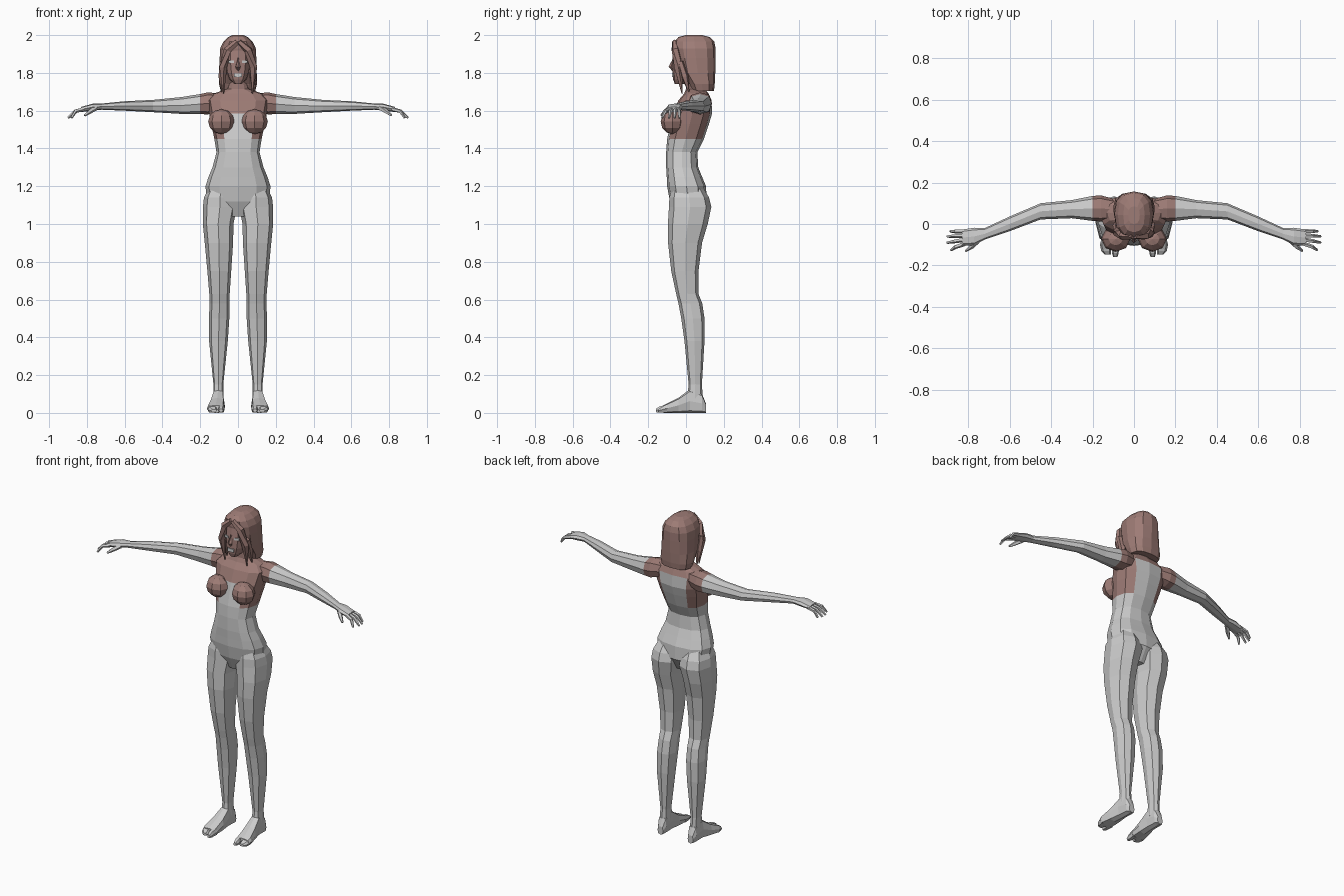
import bpy, bmesh, math
from mathutils import Vector, Matrix

if "Cube" in bpy.data.objects:
    bpy.data.objects.remove(bpy.data.objects["Cube"], do_unlink=True)


def make_material(name, colour):
    mat = bpy.data.materials.new(name)
    mat.use_nodes = True
    mat.diffuse_color = colour
    mat.node_tree.nodes["Principled BSDF"].inputs["Base Color"].default_value = colour
    return mat


GREY, BROWN = 0, 1
materials = [make_material("pale_grey", (.6, .6, .6, 1)),
             make_material("dusty_brown", (.34, .2, .18, 1))]


def finish(name, bm, colour):
    """Turn a bmesh into a flat-shaded object; colour is an index or a rule on face centres."""
    bmesh.ops.recalc_face_normals(bm, faces=bm.faces)
    for face in bm.faces:
        face.material_index = colour(face.calc_center_median()) if callable(colour) else colour
    mesh = bpy.data.meshes.new(name)
    bm.to_mesh(mesh)
    bm.free()
    for mat in materials:
        mesh.materials.append(mat)
    obj = bpy.data.objects.new(name, mesh)
    bpy.context.collection.objects.link(obj)
    return obj


def skin(name, rings, colour):
    """Bridge rings of points into a closed body."""
    bm = bmesh.new()
    loops = [[bm.verts.new(p) for p in ring] for ring in rings]
    count = len(loops[0])
    for low, high in zip(loops, loops[1:]):
        for i in range(count):
            j = (i + 1) % count
            bm.faces.new((low[i], low[j], high[j], high[i]))
    bm.faces.new(loops[0])
    bm.faces.new(loops[-1])
    return finish(name, bm, colour)


def soft(value, power):
    return math.copysign(abs(value) ** power, value)


def loft(name, axis, stations, colour, sides=8, side=1, power=.8):
    """Stations are (position on axis, low a, high a, low b, high b)."""
    rings = []
    for t, a0, a1, b0, b1 in stations:
        ring = []
        for i in range(sides):
            angle = math.tau * i / sides
            a = (a0 + a1) / 2 + (a1 - a0) / 2 * soft(math.cos(angle), power)
            b = (b0 + b1) / 2 + (b1 - b0) / 2 * soft(math.sin(angle), power)
            x, y, z = {"x": (t, a, b), "y": (a, t, b), "z": (a, b, t)}[axis]
            ring.append((x * side, y, z))
        rings.append(ring)
    return skin(name, rings, colour)


def tube(name, points, radii, colour, sides=5, side=1):
    """Tapered tube along a short path."""
    path = [Vector((x * side, y, z)) for x, y, z in points]
    rings = []
    for i, (centre, radius) in enumerate(zip(path, radii)):
        ahead = path[min(i + 1, len(path) - 1)] - path[max(i - 1, 0)]
        turn = ahead.to_track_quat("Z", "Y")
        rings.append([centre + turn @ Vector((radius * math.cos(math.tau * k / sides),
                                              radius * math.sin(math.tau * k / sides), 0))
                      for k in range(sides)])
    return skin(name, rings, colour)


def plate(name, centre, size, turn, colour):
    bm = bmesh.new()
    bmesh.ops.create_cube(bm, size=1)
    bmesh.ops.transform(bm, verts=bm.verts, matrix=Matrix.Translation(centre)
                        @ Matrix.Rotation(turn, 4, "Z") @ Matrix.Diagonal((*size, 1)))
    return finish(name, bm, colour)


def symmetric(rows):
    return [(z, -half, half, front, back) for z, half, front, back in rows]


# Torso: brown top with an open back and an open front at the breastbone
def torso_colour(c):
    if c.z < 1.47:
        return GREY
    if c.y > .05 and abs(c.x) < .07 and c.z < 1.67:
        return GREY
    if c.y < -.03 and abs(c.x) < .07 and c.z < 1.58:
        return GREY
    return BROWN


loft("torso", "z", symmetric([
    (1.04, .05, -.05, .06), (1.12, .165, -.085, .11), (1.2, .172, -.1, .106),
    (1.25, .156, -.102, .085), (1.3, .135, -.105, .065), (1.38, .114, -.105, .06),
    (1.45, .125, -.1, .095), (1.53, .142, -.082, .122), (1.585, .152, -.07, .138),
    (1.655, .165, -.04, .135), (1.69, .13, -.01, .12), (1.715, .06, 0, .1),
    (1.76, .045, 0, .09), (1.8, .045, 0, .09)]), torso_colour, sides=12)

# Head with nose, lips and eyes
loft("head", "z", symmetric([
    (1.742, .022, -.06, 0), (1.765, .044, -.068, .05), (1.8, .06, -.072, .1),
    (1.86, .07, -.07, .13), (1.92, .07, -.06, .13), (1.96, .05, -.04, .1)]),
    BROWN, sides=12)
tube("nose", [(0, -.066, 1.88), (0, -.08, 1.832), (0, -.066, 1.814)],
     (.005, .013, .007), BROWN, sides=4)
plate("lips", (0, -.071, 1.787), (.042, .008, .02), 0, GREY)

# Hair: solid bob behind the face
loft("hair", "z", symmetric([
    (1.705, .092, .03, .148), (1.74, .1, .015, .152), (1.8, .099, -.03, .155),
    (1.88, .097, -.052, .157), (1.93, .094, -.062, .157), (1.965, .078, -.062, .15),
    (1.99, .052, -.04, .125), (2, .028, 0, .085)]), BROWN, sides=12)


def limb_colour(c):
    return BROWN if abs(c.x) < .2 else GREY


for label, s in (("left", 1), ("right", -1)):
    # Eyes and face-framing locks
    plate(label + "_eye", (s * .035, -.061, 1.86), (.03, .008, .013), s * .27, GREY)
    tube(label + "_fringe", [(.005, -.058, 1.965), (.055, -.055, 1.92),
                             (.08, -.042, 1.83), (.076, -.02, 1.69)],
         (.015, .022, .022, .003), BROWN, side=s)
    tube(label + "_side_lock", [(.082, -.03, 1.86), (.083, -.005, 1.78), (.086, .015, 1.7)],
         (.016, .02, .003), BROWN, side=s)

    # Breast
    bm = bmesh.new()
    bmesh.ops.create_uvsphere(bm, u_segments=8, v_segments=6, radius=1)
    bmesh.ops.transform(bm, verts=bm.verts, matrix=Matrix.Translation((s * .088, -.072, 1.542))
                        @ Matrix.Diagonal((.07, .062, .066, 1)))
    finish(label + "_breast", bm, BROWN)

    # Arm and palm
    loft(label + "_arm", "x", [
        (.09, .02, .12, 1.6, 1.69), (.16, .012, .138, 1.58, 1.697), (.2, .015, .135, 1.582, 1.688),
        (.3, .028, .115, 1.583, 1.672), (.45, .022, .1, 1.592, 1.657),
        (.6, -.035, .036, 1.6, 1.65), (.72, -.075, -.02, 1.605, 1.638),
        (.77, -.102, -.018, 1.6, 1.637), (.83, -.105, -.027, 1.593, 1.62)],
        limb_colour, side=s)

    # Fingers fan out and droop
    for finger, y, tip_x, tip_y in (("little", -.036, .885, -.035), ("ring", -.055, .9, -.06),
                                    ("middle", -.075, .9, -.09), ("index", -.095, .882, -.126)):
        tube(f"{label}_{finger}_finger", [(.815, y, 1.608), (.86, (y + tip_y) / 2, 1.597),
                                          (tip_x, tip_y, 1.562)], (.011, .01, .006), GREY, side=s)
    tube(label + "_thumb", [(.755, -.08, 1.615), (.785, -.11, 1.595), (.812, -.13, 1.575)],
         (.015, .012, .006), GREY, side=s)

    # Leg from hip to ankle
    loft(label + "_leg", "z", [
        (1.22, .03, .14, -.07, .075), (1.14, .01, .18, -.088, .122), (1.09, .006, .186, -.09, .134),
        (1.0, .024, .186, -.096, .115), (.9, .026, .176, -.095, .085),
        (.75, .036, .162, -.078, .066), (.63, .044, .152, -.052, .066),
        (.58, .046, .15, -.04, .086), (.5, .046, .154, -.025, .098),
        (.38, .054, .153, -.008, .098), (.15, .078, .13, .014, .084),
        (.07, .076, .132, .005, .09)], GREY, side=s)

    # Foot and toes
    loft(label + "_foot", "y", [
        (.105, .085, .122, 0, .05), (.085, .076, .132, 0, .1), (.02, .075, .135, 0, .125),
        (-.04, .07, .15, 0, .08), (-.1, .07, .164, 0, .05), (-.12, .072, .16, 0, .04)],
        GREY, side=s, power=.6)
    loft(label + "_big_toe", "y", [
        (-.1, .07, .104, 0, .045), (-.14, .074, .106, 0, .036), (-.16, .08, .1, .003, .022)],
        GREY, sides=6, side=s, power=.7)
    loft(label + "_small_toes", "y", [
        (-.1, .108, .164, 0, .042), (-.13, .11, .158, 0, .032), (-.147, .112, .142, .003, .02)],
        GREY, sides=6, side=s, power=.7)
